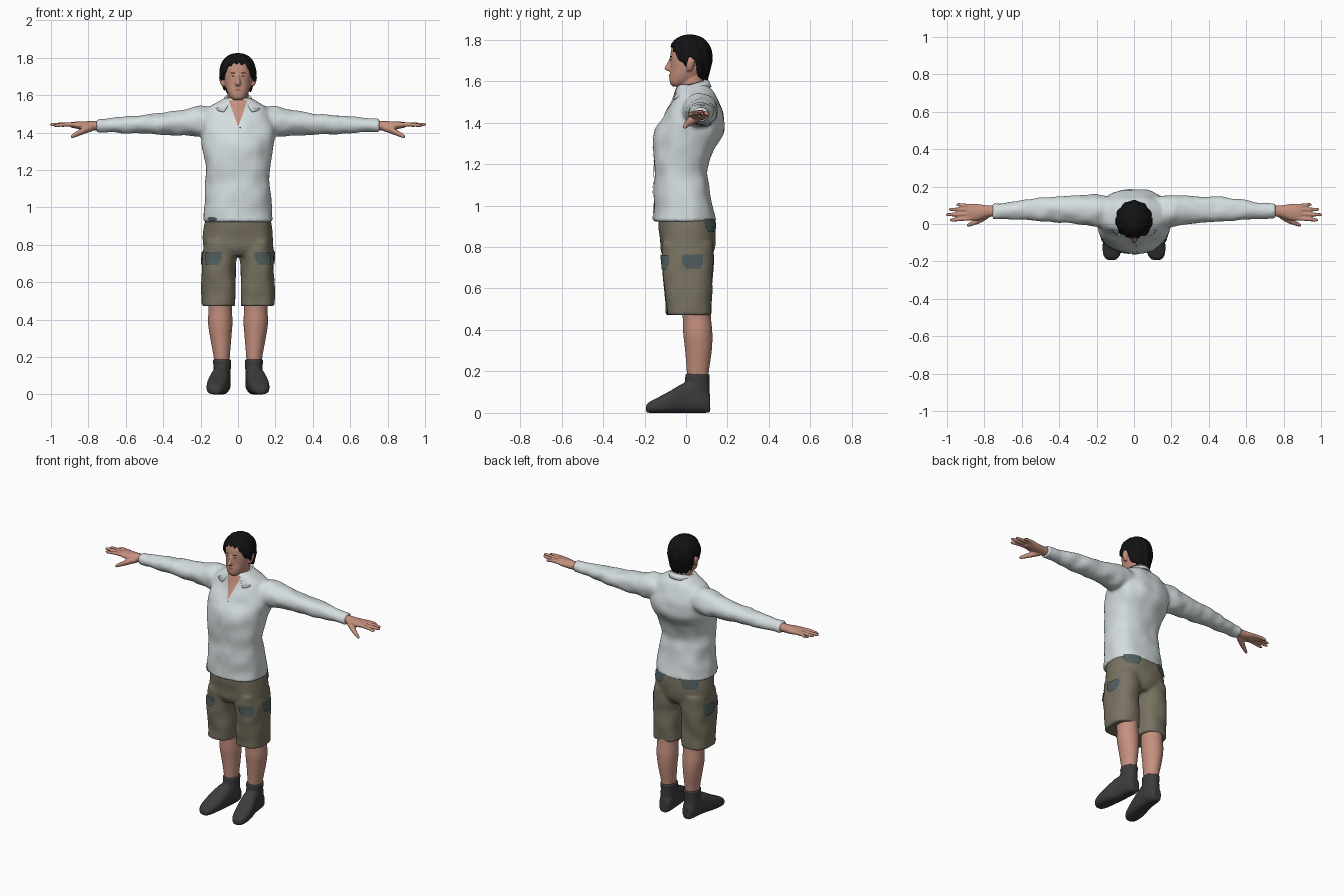
import bpy, bmesh, math
from mathutils import Vector, noise

if "Cube" in bpy.data.objects:
    bpy.data.objects.remove(bpy.data.objects["Cube"])


def material(name, r, g, b):
    m = bpy.data.materials.new(name)
    m.diffuse_color = (r, g, b, 1)
    m.use_nodes = True
    m.node_tree.nodes["Principled BSDF"].inputs["Base Color"].default_value = m.diffuse_color
    return m


SHIRT = material("pale_shirt", 0.66, 0.72, 0.73)
SHORTS = material("khaki", 0.19, 0.17, 0.12)
FLAP = material("slate_flap", 0.085, 0.115, 0.115)
SKIN = material("skin", 0.56, 0.28, 0.21)
BOOT = material("dark_boot", 0.045, 0.045, 0.048)
HAIR = material("black_hair", 0.006, 0.006, 0.007)
LIP = material("lips", 0.36, 0.14, 0.11)
EYE = material("eyes", 0.10, 0.07, 0.06)

AXES = {"x": (0, 1, 2), "y": (1, 0, 2), "z": (2, 0, 1)}


def spline(rings, steps=4):
    """Catmull-Rom interpolation of the ring table."""
    out = []
    for i in range(len(rings) - 1):
        p = [rings[max(0, min(len(rings) - 1, i + k))] for k in (-1, 0, 1, 2)]
        for s in range(steps):
            t = s / steps
            out.append([0.5 * (2 * b + (c - a) * t + (2 * a - 5 * b + 4 * c - d) * t * t
                               + (3 * b - a - 3 * c + d) * t ** 3) for a, b, c, d in zip(*p)])
    return out + [rings[-1]]


def loft(bm, axis, rings, side=1, power=2.0, wrinkle=0.0, n=32, freq=11):
    """Closed loft; ring = (position, centre a, centre b, radius a, radius b)."""
    ia, ib, ic = AXES[axis]
    prev = first = None
    for p, ca, cb, ra, rb in spline(rings):
        loop = []
        for k in range(n):
            t = 2 * math.pi * k / n
            c, s = math.cos(t), math.sin(t)
            co = Vector((0, 0, 0))
            co[ia] = p
            co[ib] = ca + max(ra, .002) * math.copysign(abs(c) ** (2 / power), c)
            co[ic] = cb + max(rb, .002) * math.copysign(abs(s) ** (2 / power), s)
            co.x *= side
            if wrinkle:
                centre = Vector((0, 0, 0))
                centre[ia], centre[ib], centre[ic] = p, ca, cb
                centre.x *= side
                co += (co - centre).normalized() * wrinkle * noise.noise(co * freq)
            loop.append(bm.verts.new(co))
        if prev:
            for k in range(n):
                bm.faces.new((prev[k], prev[(k + 1) % n], loop[(k + 1) % n], loop[k]))
        else:
            first = loop
        prev = loop
    bm.faces.new(first)
    bm.faces.new(prev)


def finish(name, bm, mat, voxel=0, smooth=2, recalc=True):
    if recalc:
        bmesh.ops.recalc_face_normals(bm, faces=bm.faces)
    me = bpy.data.meshes.new(name)
    for f in bm.faces:
        f.smooth = True
    bm.to_mesh(me)
    bm.free()
    me.materials.append(mat)
    ob = bpy.data.objects.new(name, me)
    bpy.context.collection.objects.link(ob)
    if voxel:  # weld the overlapping lofts into one skin
        r = ob.modifiers.new("weld", "REMESH")
        r.mode, r.voxel_size, r.use_smooth_shade = "VOXEL", voxel, True
        s = ob.modifiers.new("soften", "SMOOTH")
        s.factor, s.iterations = 0.5, smooth
    return ob


def patch(name, target, centre, angle, w, h, mat, shape, lean=0.0, offset=.004):
    """Thin plate wrapped on a surface; angle is the facing direction, -90 is front."""
    bm = bmesh.new()
    a = math.radians(angle)
    out, up = Vector((math.cos(a), math.sin(a), 0)), Vector((0, 0, 1))
    u, n = up.cross(out), 10
    grid = [[bm.verts.new(Vector(centre) + u * w * (i / n - .5) * shape(j / n)
                          + up * h * (.5 - j / n) - out * lean * (1 - j / n))
             for i in range(n + 1)] for j in range(n + 1)]
    for j in range(n):
        for i in range(n):
            bm.faces.new((grid[j + 1][i], grid[j + 1][i + 1], grid[j][i + 1], grid[j][i]))
    ob = finish(name, bm, mat, recalc=False)
    m = ob.modifiers.new("wrap", "SHRINKWRAP")
    m.target, m.wrap_mode, m.offset = target, "ABOVE_SURFACE", offset


def flap(v): return max(.45, (1 - v ** 4)) ** .5
def vee(v): return 1.02 - v
def oval(v): return max(.1, 1 - (2 * v - 1) ** 2) ** .5
def strip(v): return 1


# Shirt: torso and both sleeves
bm = bmesh.new()
loft(bm, "z", [(.922, 0, -.006, .188, .153), (1.0, 0, -.012, .181, .144), (1.1, 0, -.02, .173, .133),
               (1.18, 0, -.024, .171, .128), (1.28, 0, -.008, .182, .148), (1.36, 0, .02, .195, .164),
               (1.42, 0, .037, .198, .149), (1.48, 0, .045, .19, .123), (1.53, 0, .045, .165, .1),
               (1.56, 0, .04, .115, .085), (1.585, 0, .035, .07, .068)], power=2.3, wrinkle=.011, n=64)
for s in (1, -1):
    loft(bm, "x", [(.1, .06, 1.46, .085, .075), (.2, .07, 1.46, .086, .081), (.26, .075, 1.455, .08, .074),
                   (.4, .078, 1.446, .068, .058), (.5, .078, 1.444, .063, .051), (.6, .074, 1.443, .053, .046),
                   (.7, .07, 1.438, .043, .037), (.757, .069, 1.437, .041, .035)], s, wrinkle=.009, freq=16)
shirt = finish("shirt", bm, SHIRT, .0095, 3)

# Shorts: hips and both legs
bm = bmesh.new()
loft(bm, "z", [(.74, 0, .006, .15, .1), (.79, 0, .006, .186, .128), (.87, 0, .008, .183, .136),
               (.97, 0, .0, .172, .135)], power=2.4, wrinkle=.008, n=48)
for s in (1, -1):
    loft(bm, "z", [(.472, .104, .012, .09, .108), (.55, .104, .011, .09, .112), (.65, .102, .009, .09, .118),
                   (.75, .098, .008, .092, .123), (.82, .09, .008, .09, .125)], s, 2.5, wrinkle=.01)
shorts = finish("shorts", bm, SHORTS, .0085)

# Bare lower legs
bm = bmesh.new()
for s in (1, -1):
    loft(bm, "z", [(.14, .087, .058, .04, .05), (.2, .087, .057, .043, .053), (.3, .092, .06, .056, .064),
                   (.38, .095, .057, .065, .07), (.45, .095, .053, .063, .068), (.53, .096, .045, .065, .07)], s)
finish("lower_legs", bm, SKIN)

# Ankle boots: foot and shaft
bm = bmesh.new()
for s in (1, -1):
    loft(bm, "y", [(.117, .085, .043, .03, .042), (.08, .086, .065, .044, .065), (.0, .093, .073, .05, .073),
                   (-.08, .108, .052, .056, .052), (-.14, .117, .036, .051, .036), (-.175, .12, .027, .04, .027),
                   (-.192, .12, .02, .022, .018)], s, 2.7)
    loft(bm, "z", [(.03, .086, .055, .045, .06), (.1, .086, .052, .047, .062), (.15, .085, .054, .047, .059),
                   (.188, .085, .056, .05, .06)], s)
finish("boots", bm, BOOT, .007)

# Hands: palm, fingers and thumb
bm = bmesh.new()
for s in (1, -1):
    loft(bm, "x", [(.7, .07, 1.437, .028, .025), (.78, .068, 1.436, .031, .025), (.83, .063, 1.437, .043, .023),
                   (.87, .063, 1.44, .044, .018), (.895, .064, 1.441, .04, .014)], s)
    for y0, y1, tip, z in ((.031, .022, .985, 1.438), (.054, .05, 1.005, 1.443),
                           (.076, .078, .99, 1.443), (.096, .104, .95, 1.438)):
        loft(bm, "x", [(.86, y0, 1.442, .011, .012), (.92, (y0 + y1) / 2, 1.443, .0105, .011),
                       (tip - .015, y1, z, .009, .009), (tip, y1, z, .005, .005)], s, n=12)
    loft(bm, "x", [(.775, .055, 1.428, .022, .02), (.82, .028, 1.412, .022, .019), (.86, .006, 1.393, .014, .015),
                   (.885, -.005, 1.381, .01, .011), (.893, -.008, 1.378, .005, .006)], s, n=16)
finish("hands", bm, SKIN, .005, 1)

# Head: skull and jaw, neck, nose, ears
bm = bmesh.new()
loft(bm, "z", [(1.573, 0, -.04, .022, .022), (1.588, 0, -.034, .041, .042), (1.62, 0, -.006, .059, .074),
               (1.66, 0, .014, .071, .09), (1.71, 0, .02, .077, .096), (1.76, 0, .022, .076, .092),
               (1.795, 0, .022, .058, .072), (1.81, 0, .022, .03, .04)], power=2.2)
loft(bm, "z", [(1.46, 0, .035, .06, .06), (1.55, 0, .03, .056, .058), (1.68, 0, .03, .055, .06)])
loft(bm, "z", [(1.715, 0, -.066, .008, .012), (1.685, 0, -.075, .011, .017), (1.662, 0, -.083, .014, .022),
               (1.65, 0, -.076, .013, .017)], n=16)
for s in (1, -1):
    loft(bm, "z", [(1.648, .078, .015, .008, .01), (1.665, .083, .018, .012, .017), (1.695, .087, .022, .014, .021),
                   (1.715, .084, .022, .008, .012)], s, n=16)
head = finish("head", bm, SKIN, .005)

# Face details
for s in (1, -1):
    patch("eyebrow", head, (s * .033, -.085, 1.719), -90 + 20 * s, .034, .007, HAIR, oval, offset=.003)
    patch("eye", head, (s * .032, -.085, 1.702), -90 + 20 * s, .024, .009, EYE, oval, offset=.002)
patch("lips", head, (0, -.085, 1.629), -90, .044, .014, LIP, oval, offset=.002)

# Hair: cap whose lower edge follows the hairline
bm = bmesh.new()
HAIRLINE = [(0, 1.775), (.5, 1.765), (.8, 1.735), (1.15, 1.69), (1.35, 1.675), (1.5, 1.715),
            (1.8, 1.71), (1.95, 1.63), (2.4, 1.612), (3.2, 1.61)]


def hairline(phi):
    a = abs(phi)
    for (p, z), (q, w) in zip(HAIRLINE, HAIRLINE[1:]):
        if a <= q:
            return z + (w - z) * (a - p) / (q - p) + .006 * math.sin(17 * phi)


N, M, rows = 96, 16, []
for j in range(M + 1):
    row = []
    for i in range(N):
        phi = 2 * math.pi * (i + .5) / N - math.pi
        low = hairline(phi)
        z = low + (1.824 - low) * math.sin(j / M * math.pi / 2)
        k = (max(0, 1 - (max(0, z - 1.70) / .1245) ** 2.5)) ** .45 - .22 * max(0, 1.70 - z) / .1
        k *= 1 + .03 * math.sin(11 * phi + 25 * z)
        row.append(bm.verts.new((.098 * k * math.sin(phi), .02 - .106 * k * math.cos(phi), z)))
    rows.append(row)
for a, b in zip(rows, rows[1:]):
    for i in range(N):
        bm.faces.new((a[i], a[(i + 1) % N], b[(i + 1) % N], b[i]))
bm.faces.new(rows[-1])
hair = finish("hair", bm, HAIR, recalc=False)
sol = hair.modifiers.new("thickness", "SOLIDIFY")
sol.thickness, sol.offset = .016, -1

# Collar: folded band open at the throat, with two front points
bm = bmesh.new()
rows = [[], [], []]
for i in range(41):
    t = math.radians(-158 + 316 * i / 40)
    f = (1 - math.cos(t)) / 2
    point = max(0, f - .6) / .4
    for row, r, z in ((rows[0], .06, 1.575 - .015 * f), (rows[1], .066, 1.607 - .035 * f),
                      (rows[2], .082 + .02 * point, 1.572 - .02 * f - .045 * point)):
        x = (r + .012 * f) * math.sin(t) * (1 + (.9 * point if r > .07 else .15 * point))
        row.append(bm.verts.new((x, .036 + r * math.cos(t) * 1.08, z)))
for a, b in zip(rows, rows[1:]):
    for i in range(40):
        bm.faces.new((a[i], a[i + 1], b[i + 1], b[i]))
collar = finish("collar", bm, SHIRT)
collar.modifiers.new("thickness", "SOLIDIFY").thickness = .006

# Open throat, placket and button on the shirt
patch("open_throat", shirt, (0, -.115, 1.505), -90, .1, .135, SKIN, vee, lean=.075)
patch("placket", shirt, (.004, -.165, 1.18), -90, .03, .5, SHIRT, strip)
patch("button", shirt, (.012, -.115, 1.425), -90, .01, .01, FLAP, oval, offset=.007)
patch("raised_hem", shirt, (-.14, -.12, .938), -115, .07, .022, FLAP, oval)

# Pocket flaps on the shorts: front, side and back
for s in (1, -1):
    patch("front_pocket_flap", shorts, (s * .14, -.115, .727), -90 + 25 * s, .115, .07, FLAP, flap, offset=.006)
    patch("side_pocket_flap", shorts, (s * .2, .035, .73), 90 - 90 * s, .11, .07, FLAP, flap, offset=.006)
    patch("back_pocket_flap", shorts, (s * .12, .13, .905), 90 - 32 * s, .12, .065, FLAP, flap, offset=.007)
